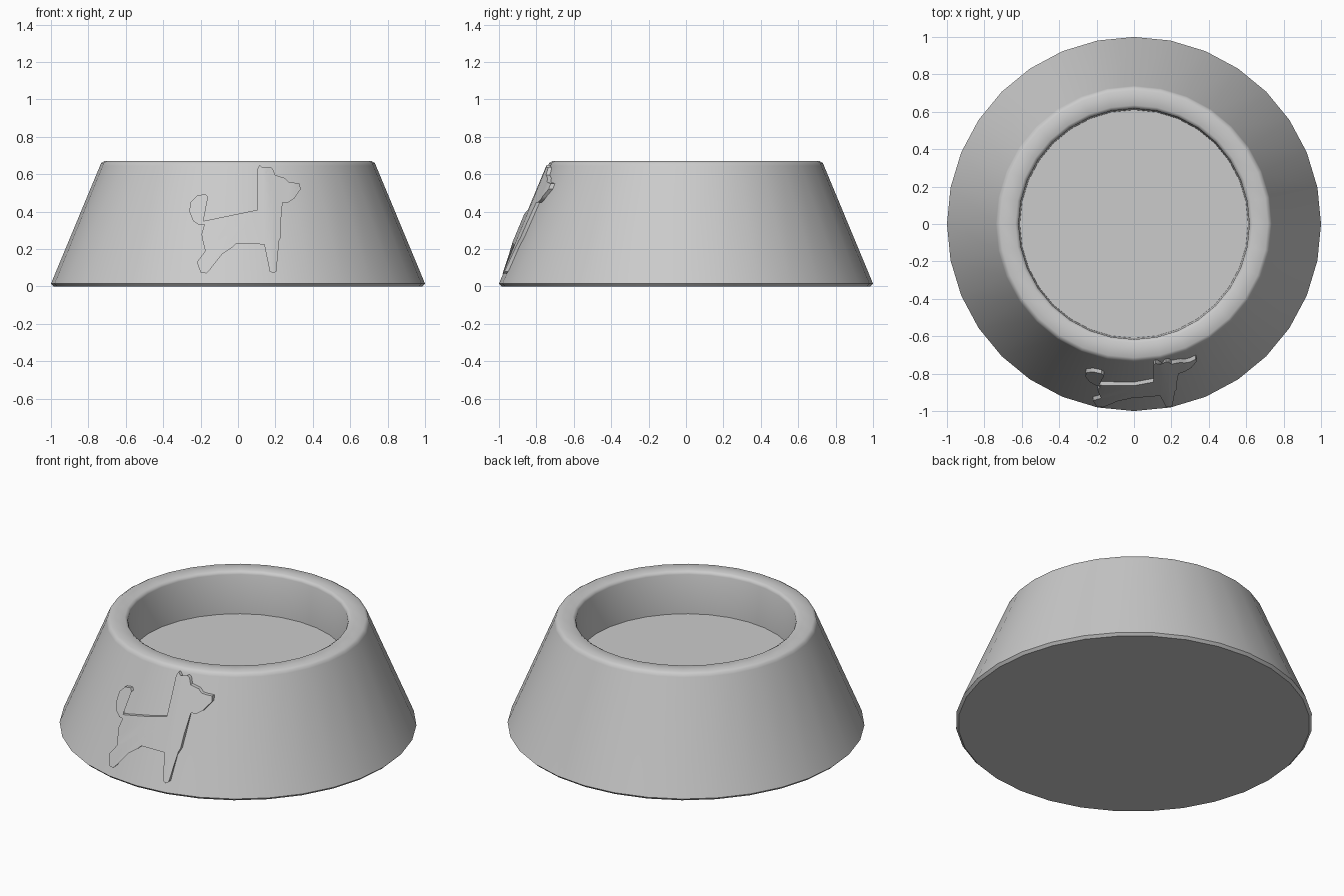
import bpy, bmesh
from math import pi, radians, sin, cos, asin, floor
from mathutils import Vector

SIDES = 32
STEP = 2 * pi / SIDES
BASE_RADIUS, TAPER = 1.006, 0.416   # outer wall: radius = base - taper * z
RELIEF = 0.02

if "Cube" in bpy.data.objects:
    bpy.data.objects.remove(bpy.data.objects["Cube"], do_unlink=True)

grey = bpy.data.materials.new("plain grey")
grey.use_nodes = True
grey.diffuse_color = (0.6, 0.6, 0.6, 1)
grey.node_tree.nodes["Principled BSDF"].inputs["Base Color"].default_value = grey.diffuse_color


def finish(bm, name):
    """Turn a bmesh into a smooth-shaded object with sharp creases."""
    bmesh.ops.recalc_face_normals(bm, faces=bm.faces[:])
    mesh = bpy.data.meshes.new(name)
    bm.to_mesh(mesh)
    bm.free()
    mesh.materials.append(grey)
    obj = bpy.data.objects.new(name, mesh)
    bpy.context.collection.objects.link(obj)
    bpy.ops.object.select_all(action='DESELECT')
    obj.select_set(True)
    bpy.context.view_layer.objects.active = obj
    bpy.ops.object.shade_smooth_by_angle(angle=radians(40))
    return obj


def wall_y(x, z, offset):
    """Front y of the faceted wall, pushed outward by offset."""
    r = BASE_RADIUS - TAPER * z
    middle = (floor(asin(x / r) / STEP) + 0.5) * STEP
    return -((r + offset) * cos(STEP / 2) - x * sin(middle)) / cos(middle)


# Bowl: lathed section with a rounded rim and a chamfered foot
section = [(0, 0), (0.985, 0), (1, 0.015), (0.738, 0.645), (0.732, 0.66), (0.715, 0.67),
           (0.635, 0.67), (0.622, 0.662), (0.617, 0.65), (0.61, 0.41), (0, 0.41)]
bm = bmesh.new()
points = [bm.verts.new((r, 0, z)) for r, z in section]
edges = [bm.edges.new(pair) for pair in zip(points, points[1:])]
bmesh.ops.spin(bm, geom=points + edges, cent=(0, 0, 0), axis=(0, 0, 1),
               angle=2 * pi, steps=SIDES, use_merge=True)
bmesh.ops.remove_doubles(bm, verts=bm.verts[:], dist=0.0005)
finish(bm, "bowl")

# Dog outline in hundredths: head, front leg, hind leg, tail
head = [(10.5, 41), (10.5, 63), (11.5, 65), (13, 63.5), (15, 60), (17, 64), (18.5, 63), (20, 59.5),
        (25, 58), (27, 56), (33, 55), (33.5, 52), (30, 47), (27, 45), (23, 45)]
front_leg = [(22.7, 26), (21, 22), (20.5, 8), (19, 7), (17, 8), (14, 22.5), (-1, 23)]
hind_leg = [(-3, 21), (-16, 12), (-15, 9), (-17, 7), (-20, 7.5), (-22, 13), (-17.5, 19),
            (-19, 25), (-19.5, 28), (-18, 33)]
tail = [(-21, 33), (-24, 35), (-26, 40), (-25.5, 45), (-22, 48.5), (-17.5, 49.5), (-16, 48),
        (-18, 46.5), (-21.5, 45), (-23.5, 41), (-22, 37), (-18.5, 35)]
outline = head + front_leg + hind_leg + tail

# Raised dog: cut along the wall's facet edges, then wrapped onto the wall
bm = bmesh.new()
face = bm.faces.new([bm.verts.new((x / 100, 0, z / 100)) for x, z in outline])
bmesh.ops.triangulate(bm, faces=[face])
apex = Vector((0, 0, BASE_RADIUS / TAPER))
for k in range(-3, 4):
    ridge = Vector((BASE_RADIUS * sin(k * STEP), 0, 0)) - apex
    bmesh.ops.bisect_plane(bm, geom=bm.verts[:] + bm.edges[:] + bm.faces[:],
                           plane_co=apex, plane_no=(ridge.z, 0, -ridge.x), dist=0.0001)
front = bm.verts[:]
extruded = bmesh.ops.extrude_face_region(bm, geom=bm.faces[:], use_keep_orig=True)
back = [g for g in extruded["geom"] if isinstance(g, bmesh.types.BMVert)]
for verts, offset in ((front, RELIEF), (back, -RELIEF / 2)):
    for v in verts:
        v.co.y = wall_y(v.co.x, v.co.z, offset)
finish(bm, "dog_relief")
